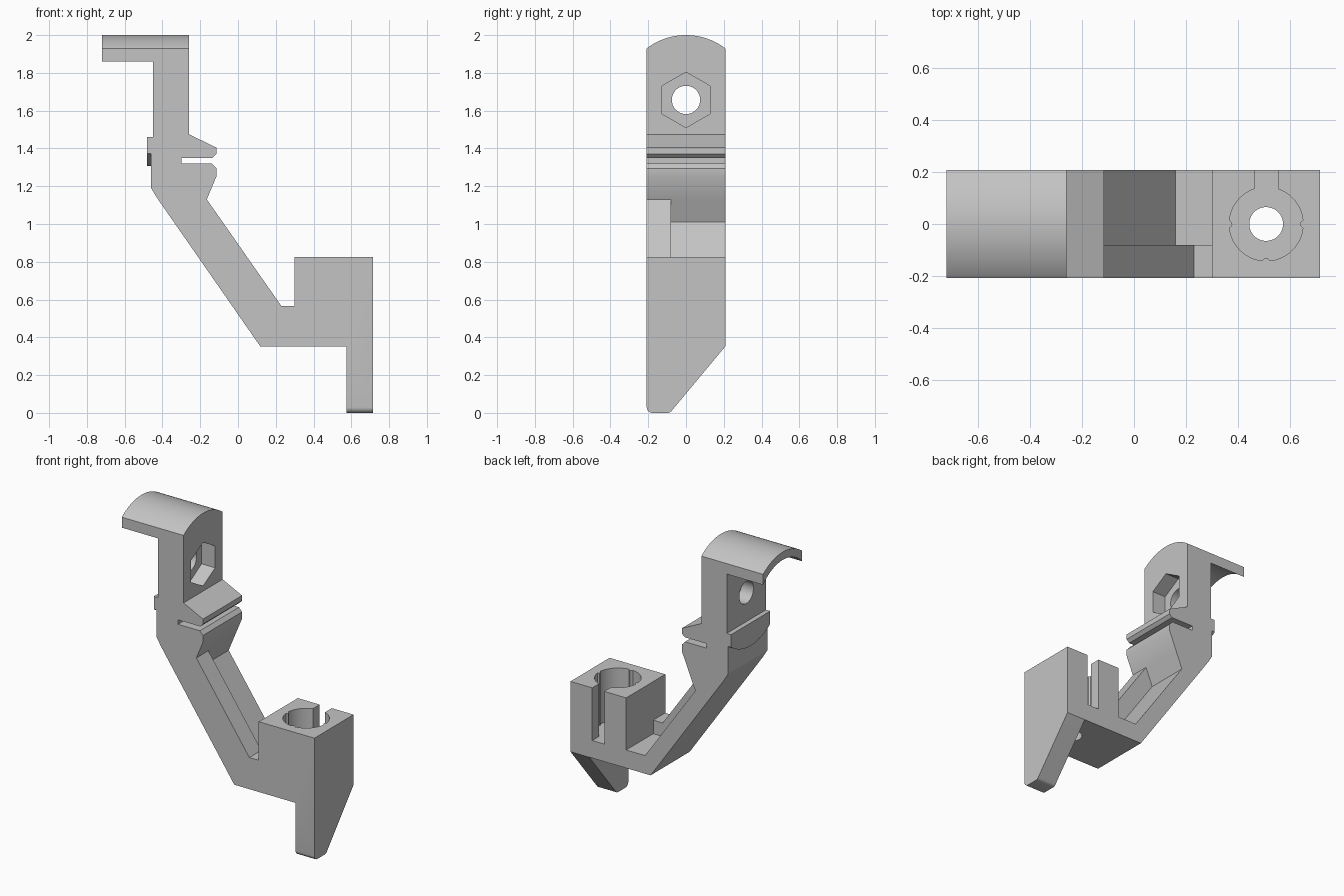
import bpy, bmesh
from math import sin, cos, radians, degrees, asin, sqrt

cube = bpy.data.objects.get("Cube")
if cube:
    bpy.data.objects.remove(cube, do_unlink=True)

W = 0.208          # half width of the bracket
HOLE_Z = 1.657     # height of the bolt hole, also centre of the crown arcs

grey = bpy.data.materials.new("plain grey")
grey.use_nodes = True
grey.diffuse_color = (0.55, 0.55, 0.55, 1)
grey.node_tree.nodes["Principled BSDF"].inputs["Base Color"].default_value = (0.55, 0.55, 0.55, 1)


def prism(name, points, axis, start, end):
    """Extrude a flat outline along one axis."""
    place = {"X": lambda u, v, d: (d, u, v),
             "Y": lambda u, v, d: (u, d, v),
             "Z": lambda u, v, d: (u, v, d)}[axis]
    bm = bmesh.new()
    a = [bm.verts.new(place(u, v, start)) for u, v in points]
    b = [bm.verts.new(place(u, v, end)) for u, v in points]
    bm.faces.new(a)
    bm.faces.new(b)
    for i in range(len(a)):
        j = (i + 1) % len(a)
        bm.faces.new((a[i], a[j], b[j], b[i]))
    bmesh.ops.recalc_face_normals(bm, faces=bm.faces)
    mesh = bpy.data.meshes.new(name)
    bm.to_mesh(mesh)
    bm.free()
    mesh.materials.append(grey)
    obj = bpy.data.objects.new(name, mesh)
    bpy.context.collection.objects.link(obj)
    return obj


def arc(cu, cv, r, a0, a1, n):
    return [(cu + r * cos(radians(a0 + (a1 - a0) * i / n)),
             cv + r * sin(radians(a0 + (a1 - a0) * i / n))) for i in range(n + 1)]


def cut(target, *prism_args):
    """Subtract a prism from the target and discard the cutter."""
    cutter = prism("cutter", *prism_args)
    cutter.hide_render = True
    mod = target.modifiers.new("cut", "BOOLEAN")
    mod.operation, mod.solver, mod.object = "DIFFERENCE", "EXACT", cutter
    bpy.context.view_layer.update()
    graph = bpy.context.evaluated_depsgraph_get()
    mesh = bpy.data.meshes.new_from_object(target.evaluated_get(graph))
    target.modifiers.clear()
    target.data = mesh
    bpy.data.objects.remove(cutter, do_unlink=True)


def smooth(obj):
    bpy.ops.object.select_all(action="DESELECT")
    obj.select_set(True)
    bpy.context.view_layer.objects.active = obj
    bpy.ops.object.shade_smooth_by_angle(angle=radians(25))


# Side outline of the whole bracket: crown, post, clip, arm, socket block, foot
outline = [(-0.72, 2.0), (-0.26, 2.0), (-0.26, 1.475), (-0.115, 1.405),
           (-0.115, 1.37), (-0.135, 1.35), (-0.30, 1.35), (-0.30, 1.32),
           (-0.138, 1.32), (-0.115, 1.295), (-0.115, 1.25), (-0.165, 1.13),
           (0.23, 0.565), (0.30, 0.565), (0.30, 0.825), (0.715, 0.825),
           (0.715, 0), (0.575, 0), (0.575, 0.352), (0.118, 0.352),
           (-0.43, 1.14), (-0.46, 1.19), (-0.46, 1.46), (-0.45, 1.46),
           (-0.45, 1.859), (-0.72, 1.859)]
bracket = prism("bracket_body", outline, "Y", -W, W)

# Rounded crown and the matching hollow below its overhang
crown = arc(0, HOLE_Z, 0.343, 135, 45, 32)
cut(bracket, crown + [(0.3, 2.2), (-0.3, 2.2)], "X", -0.9, -0.1)
cut(bracket, arc(0, HOLE_Z, 0.29, 150, 30, 32), "X", -0.9, -0.4502)

# Bolt hole with hexagonal nut recess
cut(bracket, arc(0, HOLE_Z, 0.075, 0, 351, 39), "X", -0.6, -0.1)
cut(bracket, arc(0, HOLE_Z, 0.147, 30, 330, 5), "X", -0.36, -0.1)

# Lowered rear part of the arm
recess = [(-0.165, 1.13), (-0.215, 1.01), (0.16, 0.474), (0.30, 0.474),
          (0.30, 0.6), (0.25, 0.6), (-0.10, 1.13)]
cut(bracket, recess, "Y", -0.08, 0.3)

# Socket with three small ribs and a slot through the back
CX, R, SLOT, FLOOR = 0.508, 0.142, 0.045, 0.47
edge = degrees(asin(SLOT / R))
socket = []
steps = 108
for i in range(steps + 1):
    a = 90 + edge + (360 - 2 * edge) * i / steps
    near = min(abs(a - rib) for rib in (180, 270, 360))
    r = R - 0.012 * sqrt(max(0, 1 - (near / 5) ** 2))
    socket.append((CX + r * cos(radians(a)), r * sin(radians(a))))
socket += [(CX + SLOT, 0.3), (CX - SLOT, 0.3)]
cut(bracket, socket, "Z", FLOOR, 0.9)
cut(bracket, arc(CX, 0, 0.065, 0, 351, 39), "Z", 0.2, 0.6)

# Tapered foot with rounded tip
slope = [(0.25, 0.402), (-0.076, 0.016)]
tip = arc(-0.099, 0.03, 0.03, -40, -90, 5)
cut(bracket, slope[:1] + tip + [(-0.099, -0.05), (0.4, -0.05), (0.4, 0.402)],
    "X", 0.5, 0.8)
corner = arc(-W + 0.03, 0.03, 0.03, 180, 270, 6)
cut(bracket, [(-0.3, 0.03)] + corner + [(-W + 0.03, -0.05), (-0.3, -0.05)],
    "X", 0.5, 0.8)
smooth(bracket)

# Raised lip on the back of the post, curved along its lower edge
half = degrees(asin(W / 0.351))
lip = arc(0, HOLE_Z, 0.351, 270 - half, 270 + half, 24)
smooth(prism("rear_lip", lip + [(W, 1.46), (-W, 1.46)], "X", -0.482, -0.45))
